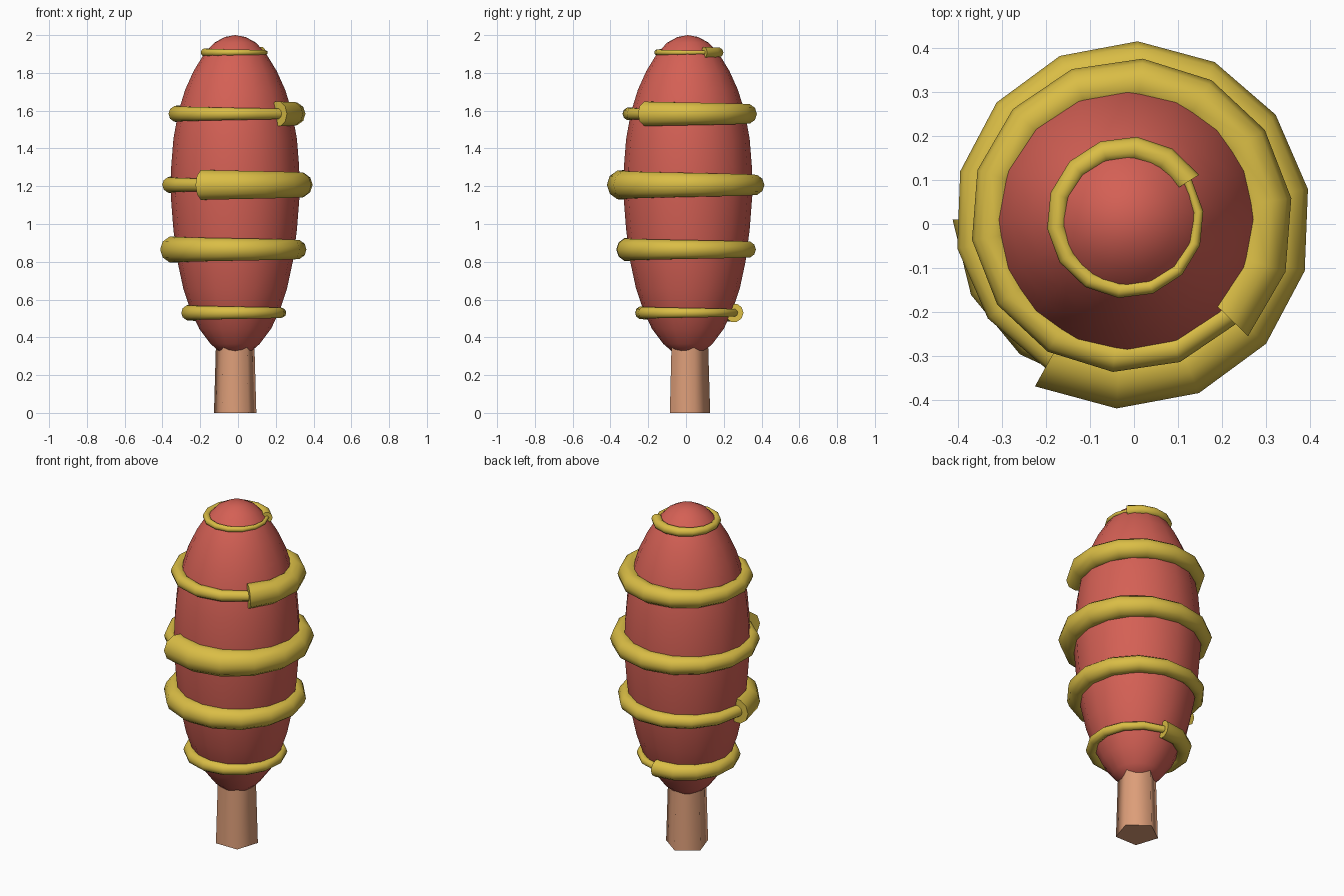
import bpy, bmesh, math
from mathutils import Vector

cube = bpy.data.objects.get("Cube")
if cube:
    bpy.data.objects.remove(cube, do_unlink=True)

CENTRE = Vector((-0.015, 0.01, 0))


def material(name, rgb):
    mat = bpy.data.materials.new(name)
    mat.use_nodes = True
    mat.diffuse_color = (*rgb, 1)
    mat.node_tree.nodes["Principled BSDF"].inputs["Base Color"].default_value = (*rgb, 1)
    return mat


RED = material("sausage red", (0.66, 0.117, 0.09))
YELLOW = material("mustard yellow", (0.70, 0.51, 0.06))
WOOD = material("light wood", (0.72, 0.34, 0.19))


def skin(name, loops, mat, angle):
    """Bridge equal-sized point loops into a capped, smooth-shaded tube."""
    bm = bmesh.new()
    rows = [[bm.verts.new(CENTRE + p) for p in loop] for loop in loops]
    for a, b in zip(rows, rows[1:]):
        for i in range(len(a)):
            j = (i + 1) % len(a)
            bm.faces.new((a[i], a[j], b[j], b[i]))
    bm.faces.new(rows[0][::-1])
    bm.faces.new(rows[-1])
    bmesh.ops.remove_doubles(bm, verts=bm.verts, dist=0.0005)
    bmesh.ops.recalc_face_normals(bm, faces=bm.faces)
    mesh = bpy.data.meshes.new(name)
    bm.to_mesh(mesh)
    bm.free()
    mesh.materials.append(mat)
    obj = bpy.data.objects.new(name, mesh)
    bpy.context.collection.objects.link(obj)
    bpy.ops.object.select_all(action='DESELECT')
    obj.select_set(True)
    bpy.context.view_layer.objects.active = obj
    bpy.ops.object.shade_smooth_by_angle(angle=math.radians(angle))


def lathe(name, profile, sides, start, mat, angle):
    turns = [start + math.tau * i / sides for i in range(sides)]
    loops = [[Vector((r * math.cos(t), r * math.sin(t), z)) for t in turns]
             for r, z in profile]
    skin(name, loops, mat, angle)


def tapered_ring(name, z, radius, thick, thin, start, steps=14, sides=10):
    """One anticlockwise turn whose thick start swallows its thin end."""
    loops = []
    for i in range(steps + 1):
        f = i / steps
        t = math.radians(start) + math.tau * f
        out = Vector((math.cos(t), math.sin(t), 0))
        tube = thick + (thin - thick) * f
        loop = []
        for k in range(sides):
            a = math.tau * k / sides
            loop.append(out * (radius + tube * math.cos(a))
                        + Vector((0, 0, z + tube * math.sin(a))))
        loops.append(loop)
    skin(name, loops, YELLOW, 60)


# Stick with five sides
lathe("stick", [(0.118, 0), (0.106, 0.4)], 5, math.pi / 2, WOOD, 80)

# Rounded body
body = [(0, 0.315), (0.08, 0.322), (0.13, 0.365), (0.19, 0.445), (0.235, 0.54),
        (0.275, 0.66), (0.305, 0.8), (0.327, 0.97), (0.341, 1.15), (0.339, 1.3),
        (0.327, 1.45), (0.302, 1.59), (0.265, 1.71), (0.22, 1.81),
        (0.165, 1.9), (0.11, 1.96), (0.055, 1.99), (0, 2.0)]
lathe("body", body, 16, 0, RED, 60)

# Sauce rings: height, radius, thick end, thin end, start angle
rings = [(0.53, 0.246, 0.05, 0.02, 84),
         (0.865, 0.325, 0.072, 0.033, 180),
         (1.207, 0.350, 0.083, 0.035, -119),
         (1.583, 0.313, 0.068, 0.029, -44),
         (1.908, 0.162, 0.030, 0.010, 32)]
for number, ring in enumerate(rings, 1):
    tapered_ring(f"sauce_ring_{number}", *ring)
